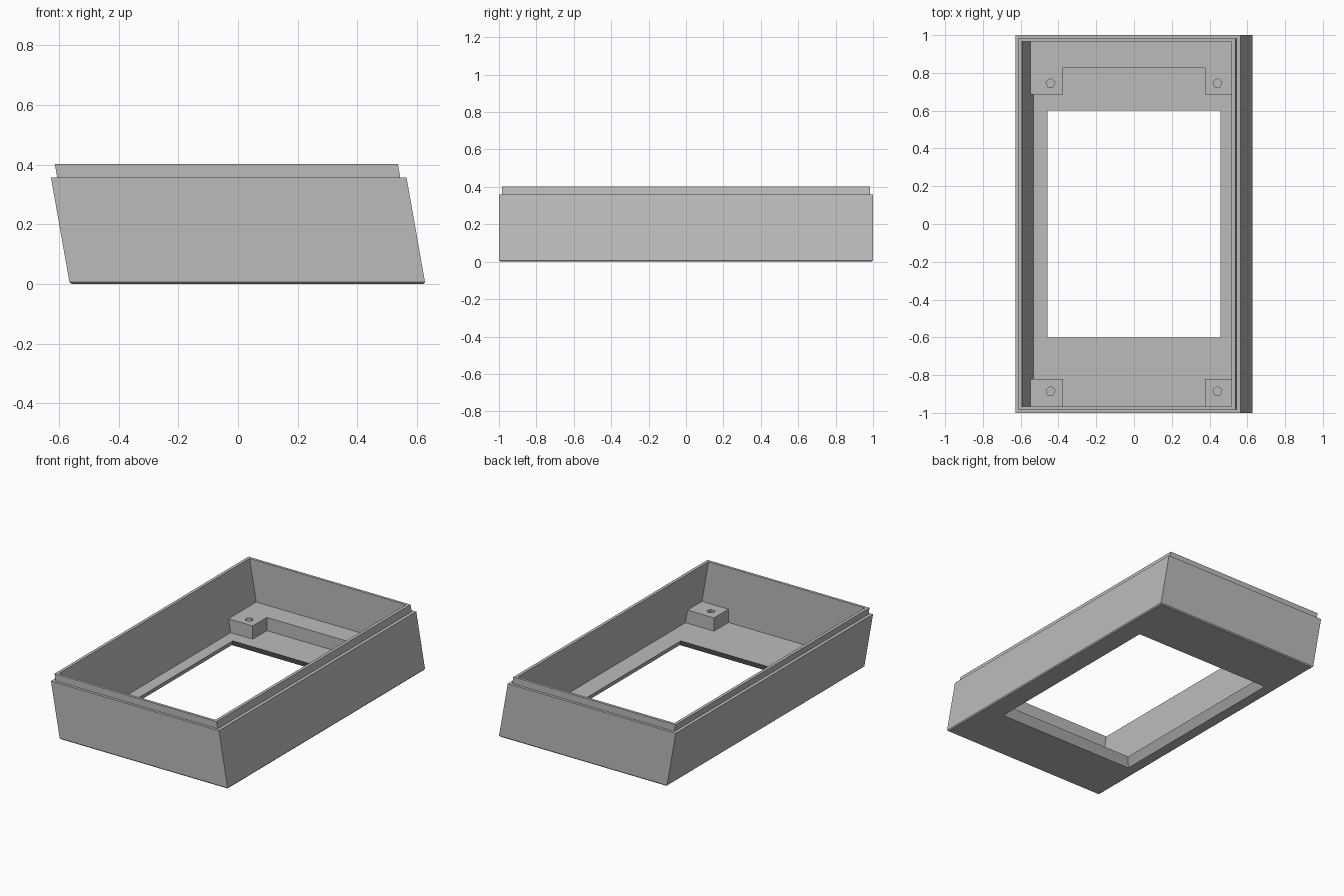
import bpy, bmesh, math

old = bpy.data.objects.get("Cube")
if old:
    bpy.data.objects.remove(old, do_unlink=True)

SLOPE = math.tan(math.radians(10))   # sideways lean of the case walls
MID = 0.032                          # middle of the case at floor level
FLOOR, SHELF = 0.05, 0.135
INNER_X, INNER_Y = 0.555, 0.966

grey = bpy.data.materials.new("plain_grey")
grey.use_nodes = True
grey.diffuse_color = (0.5, 0.5, 0.5, 1)
grey.node_tree.nodes["Principled BSDF"].inputs["Base Color"].default_value = (0.5, 0.5, 0.5, 1)


def finish(name, bm):
    bmesh.ops.recalc_face_normals(bm, faces=bm.faces)
    mesh = bpy.data.meshes.new(name)
    bm.to_mesh(mesh)
    bm.free()
    mesh.materials.append(grey)
    obj = bpy.data.objects.new(name, mesh)
    bpy.context.collection.objects.link(obj)
    return obj


def leaning(half_x, half_y, z):
    """Rectangle that follows the lean of the walls."""
    c = MID - SLOPE * z
    return [(c + sx * half_x, sy * half_y, z) for sx, sy in ((-1, -1), (1, -1), (1, 1), (-1, 1))]


def upright(half_x, half_y, z):
    return [(sx * half_x, sy * half_y, z) for sx, sy in ((-1, -1), (1, -1), (1, 1), (-1, 1))]


def loft(name, rings, closed=False):
    """Skin a stack of rings; join last to first, or cap both ends."""
    bm = bmesh.new()
    loops = [[bm.verts.new(p) for p in ring] for ring in rings]
    n = len(loops[0])
    pairs = list(zip(loops, loops[1:]))
    if closed:
        pairs.append((loops[-1], loops[0]))
    else:
        bm.faces.new(loops[0])
        bm.faces.new(loops[-1])
    for a, b in pairs:
        for i in range(n):
            j = (i + 1) % n
            bm.faces.new((a[i], a[j], b[j], b[i]))
    return finish(name, bm)


# Case: leaning walls, stepped rim, floor with a tapered window
loft("case", [
    upright(0.49, 0.637, 0),
    leaning(0.589, 0.993, 0),
    leaning(0.596, 1.0, 0.007),
    leaning(0.596, 1.0, 0.358),
    leaning(0.575, 0.983, 0.358),
    leaning(0.575, 0.983, 0.402),
    leaning(INNER_X, INNER_Y, 0.402),
    leaning(INNER_X, INNER_Y, FLOOR),
    upright(0.457, 0.6, FLOOR),
], closed=True)


def wall_x(side, z):
    """Slightly inside the side wall, so the part is fused to it."""
    return MID - SLOPE * z + side * (INNER_X + 0.008)


def mount(name, outline):
    """Raised block; an x given as 'L' or 'R' follows that wall."""
    def ring(z):
        ends = {"L": wall_x(-1, z), "R": wall_x(1, z)}
        return [(ends.get(x, x), y, z) for x, y in outline]
    return loft(name, [ring(FLOOR - 0.01), ring(SHELF)])


def drill(obj, x, y):
    """Five-sided blind screw hole."""
    def ring(z):
        return [(x + 0.025 * math.sin(math.tau * i / 5),
                 y + 0.025 * math.cos(math.tau * i / 5), z) for i in range(5)]
    cutter = loft("hole_cutter", [ring(FLOOR + 0.005), ring(SHELF + 0.05)])
    cutter.hide_render = True
    mod = obj.modifiers.new("screw_hole", "BOOLEAN")
    mod.operation, mod.solver, mod.object = "DIFFERENCE", "EXACT", cutter
    bpy.context.view_layer.objects.active = obj
    bpy.ops.object.modifier_apply(modifier=mod.name)
    bpy.data.objects.remove(cutter, do_unlink=True)


# Back shelf with a screw mount at each end
BACK = INNER_Y + 0.008
shelf = mount("back_shelf", [
    ("L", 0.685), (-0.375, 0.685), (-0.375, 0.828), (0.375, 0.828),
    (0.375, 0.685), ("R", 0.685), ("R", BACK), ("L", BACK)])
for side in (-1, 1):
    drill(shelf, side * 0.442, 0.745)

# Front corner screw mounts
for side, wall, name in ((-1, "L", "front_mount_right"), (1, "R", "front_mount_left")):
    block = mount(name, [(wall, -BACK), (side * 0.375, -BACK),
                         (side * 0.375, -0.82), (wall, -0.82)])
    drill(block, side * 0.442, -0.885)
